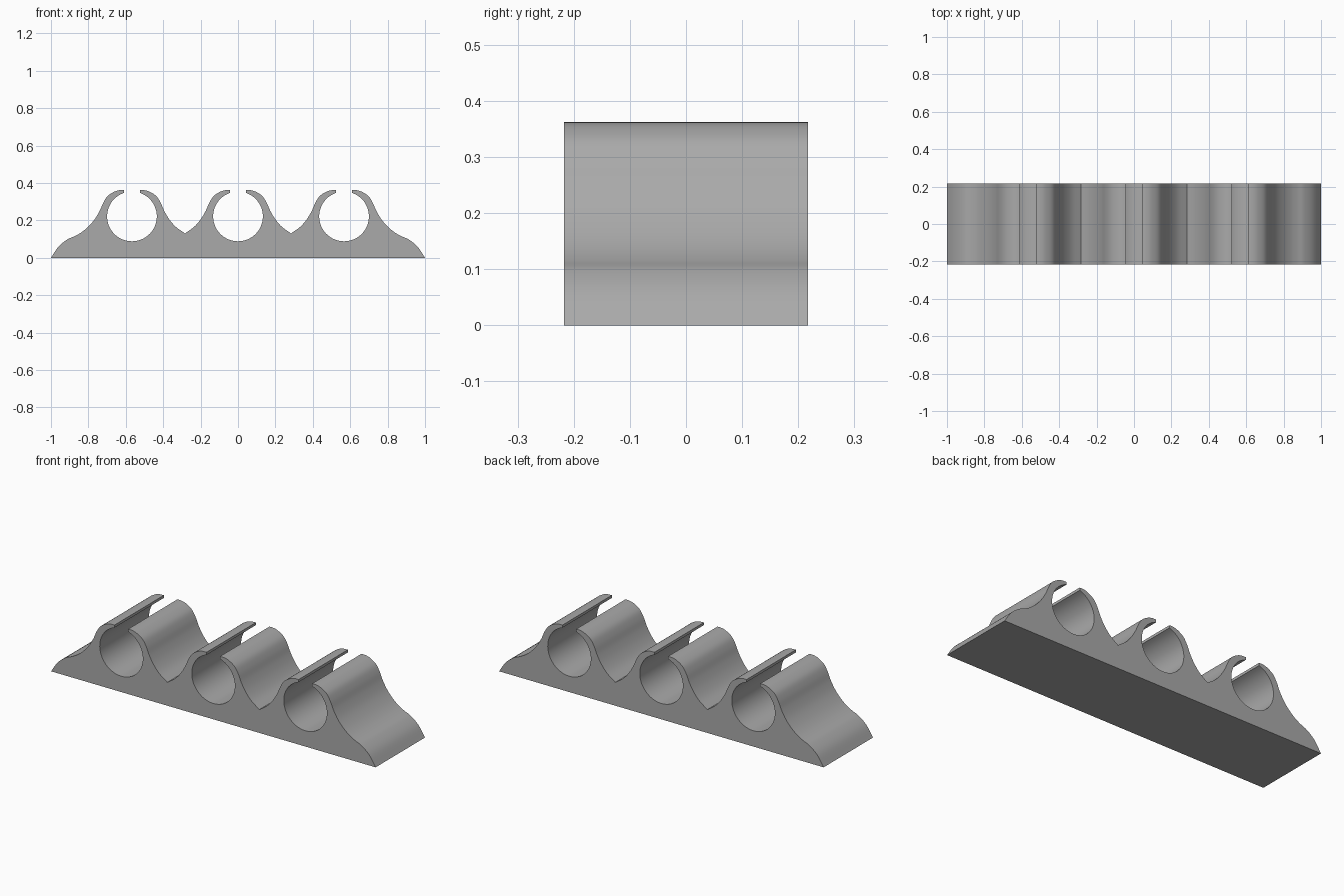
import bpy, bmesh, math
from mathutils import Vector

cube = bpy.data.objects.get("Cube")
if cube:
    bpy.data.objects.remove(cube, do_unlink=True)

PITCH, RADIUS, HOLE_Z, SLOT, TOP, HALF_DEPTH = 0.567, 0.133, 0.221, 0.042, 0.362, 0.217


def spline(pts, steps=5):
    """Smooth curve through the points."""
    p = [Vector(q) for q in pts]
    p = [2 * p[0] - p[1]] + p + [2 * p[-1] - p[-2]]
    out = []
    for a, b, c, d in zip(p, p[1:], p[2:], p[3:]):
        for i in range(steps):
            t = i / steps
            out.append(0.5 * (2 * b + (c - a) * t + (2 * a - 5 * b + 4 * c - d) * t**2
                              + (3 * b - a - 3 * c + d) * t**3))
    return [tuple(v) for v in out] + [tuple(pts[-1])]


def shift(pts, dx):
    return [(x + dx, z) for x, z in pts]


def mirror(pts):
    return [(-x, z) for x, z in reversed(pts)]


# Outer side of a clip arm, from the slot down
arm = [(SLOT, TOP), (0.068, 0.361), (0.095, 0.353), (0.13, 0.330), (0.153, 0.295),
       (0.173, 0.250), (0.2, 0.205), (0.235, 0.165)]
valley_side = spline(arm + [(PITCH / 2, 0.13)])
end_side = spline(arm + [(0.27, 0.136), (0.305, 0.116), (0.345, 0.098),
                         (0.392, 0.06), (1 - PITCH, 0)])

# Round bore, run from the left slot edge under to the right slot edge
gap = math.asin(SLOT / RADIUS)
bore = []
for i in range(49):
    a = gap + (2 * math.pi - 2 * gap) * i / 48
    bore.append((-RADIUS * math.sin(a), HOLE_Z + RADIUS * math.cos(a)))

# Whole outline from the right-hand base corner to the left-hand one
outline = []
for k in (-1, 0, 1):
    rise = mirror(end_side if k == -1 else valley_side)
    fall = end_side if k == 1 else valley_side
    outline += shift(rise + bore + fall, k * PITCH)
clean = [outline[0]]
for q in outline[1:]:
    if (Vector(q) - Vector(clean[-1])).length > 1e-4:
        clean.append(q)

# Extrude the outline along the depth
bm = bmesh.new()
face = bm.faces.new([bm.verts.new((x, -HALF_DEPTH, z)) for x, z in clean])
ext = bmesh.ops.extrude_face_region(bm, geom=[face])
moved = [g for g in ext["geom"] if isinstance(g, bmesh.types.BMVert)]
bmesh.ops.translate(bm, verts=moved, vec=(0, 2 * HALF_DEPTH, 0))
bmesh.ops.recalc_face_normals(bm, faces=bm.faces)
mesh = bpy.data.meshes.new("triple_clip_holder")
bm.to_mesh(mesh)
bm.free()

holder = bpy.data.objects.new("triple_clip_holder", mesh)
bpy.context.collection.objects.link(holder)

# Plain grey plastic
grey = bpy.data.materials.new("grey_plastic")
grey.use_nodes = True
colour = (0.4, 0.4, 0.4, 1)
grey.diffuse_color = colour
grey.node_tree.nodes["Principled BSDF"].inputs["Base Color"].default_value = colour
mesh.materials.append(grey)

bpy.ops.object.select_all(action="DESELECT")
holder.select_set(True)
bpy.context.view_layer.objects.active = holder
bpy.ops.object.shade_smooth_by_angle(angle=math.radians(30))
